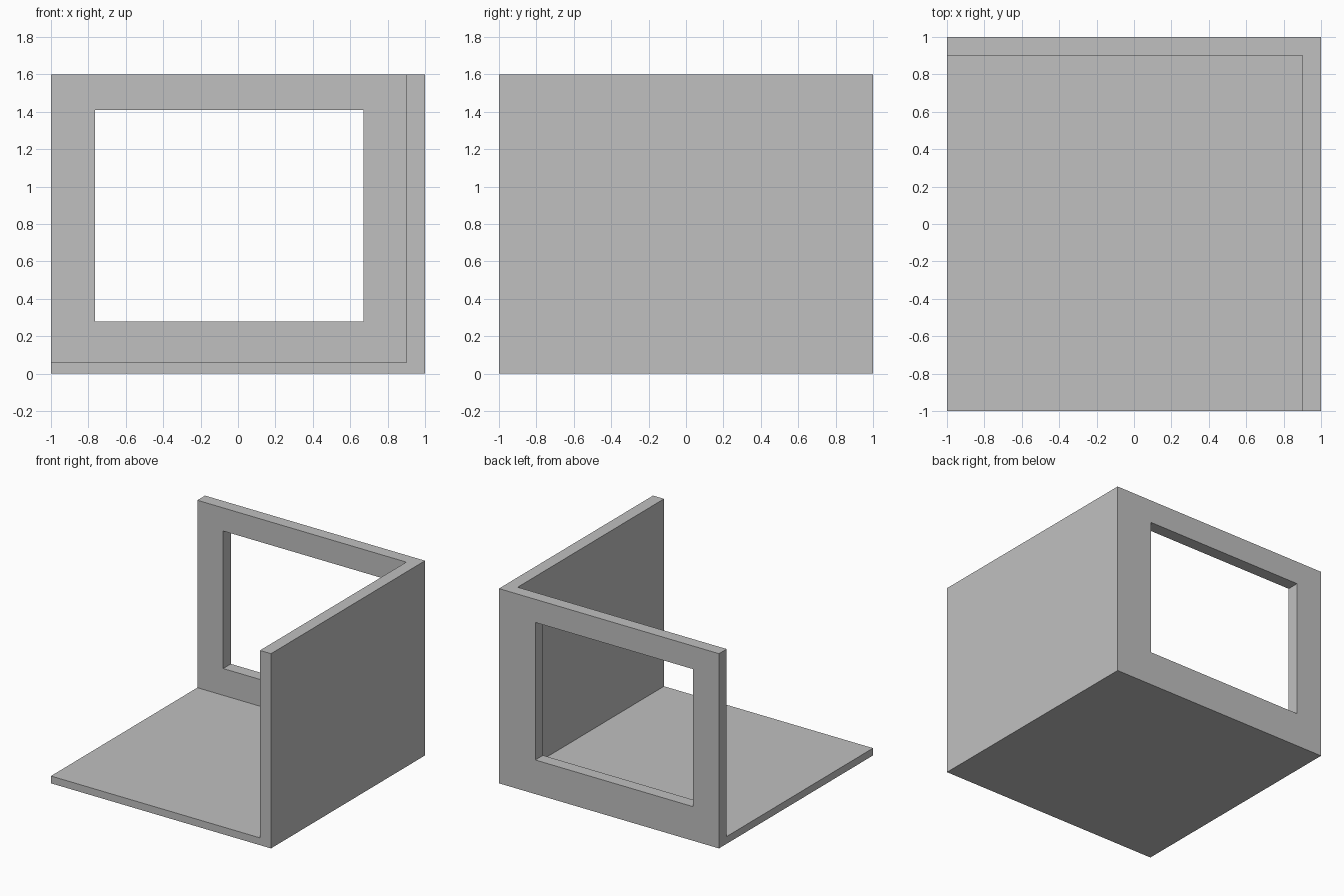
import bpy
import bmesh

default_cube = bpy.data.objects.get("Cube")
if default_cube:
    bpy.data.objects.remove(default_cube, do_unlink=True)

# Single plain grey
GREY = (0.53, 0.53, 0.53, 1.0)
grey = bpy.data.materials.new("plain_grey")
grey.use_nodes = True
grey.diffuse_color = GREY
grey.node_tree.nodes["Principled BSDF"].inputs["Base Color"].default_value = GREY

# Shared dimensions
HALF, HEIGHT, FLOOR = 1.0, 1.6, 0.06
INNER = 0.9  # inner face of both walls


def finish(name, bm):
    bmesh.ops.recalc_face_normals(bm, faces=bm.faces)
    mesh = bpy.data.meshes.new(name)
    bm.to_mesh(mesh)
    bm.free()
    mesh.materials.append(grey)
    obj = bpy.data.objects.new(name, mesh)
    bpy.context.collection.objects.link(obj)
    return obj


def box(name, low, high):
    bm = bmesh.new()
    bmesh.ops.create_cube(bm, size=1)
    for v in bm.verts:
        v.co = [h if c > 0 else l for c, l, h in zip(v.co, low, high)]
    return finish(name, bm)


def framed_wall(name, outer, opening, y_front, y_back):
    """Wall in the xz plane with a rectangular opening through it."""
    bm = bmesh.new()

    def ring(rect, y):
        x0, x1, z0, z1 = rect
        corners = ((x0, z0), (x1, z0), (x1, z1), (x0, z1))
        return [bm.verts.new((x, y, z)) for x, z in corners]

    rings = [ring(outer, y_front), ring(outer, y_back),
             ring(opening, y_back), ring(opening, y_front)]
    for a, b in zip(rings, rings[1:] + rings[:1]):
        for i in range(4):
            j = (i + 1) % 4
            bm.faces.new((a[i], a[j], b[j], b[i]))
    return finish(name, bm)


# Floor slab tucked inside the two walls
box("floor", (-HALF, -HALF, 0), (INNER, INNER, FLOOR))

# Solid side wall, standing on the ground
box("left_wall", (INNER, -HALF, 0), (HALF, INNER, HEIGHT))

# Back wall with its window opening
framed_wall("back_wall", (-HALF, HALF, 0, HEIGHT),
            (-0.765, 0.67, 0.28, 1.41), INNER, HALF)
